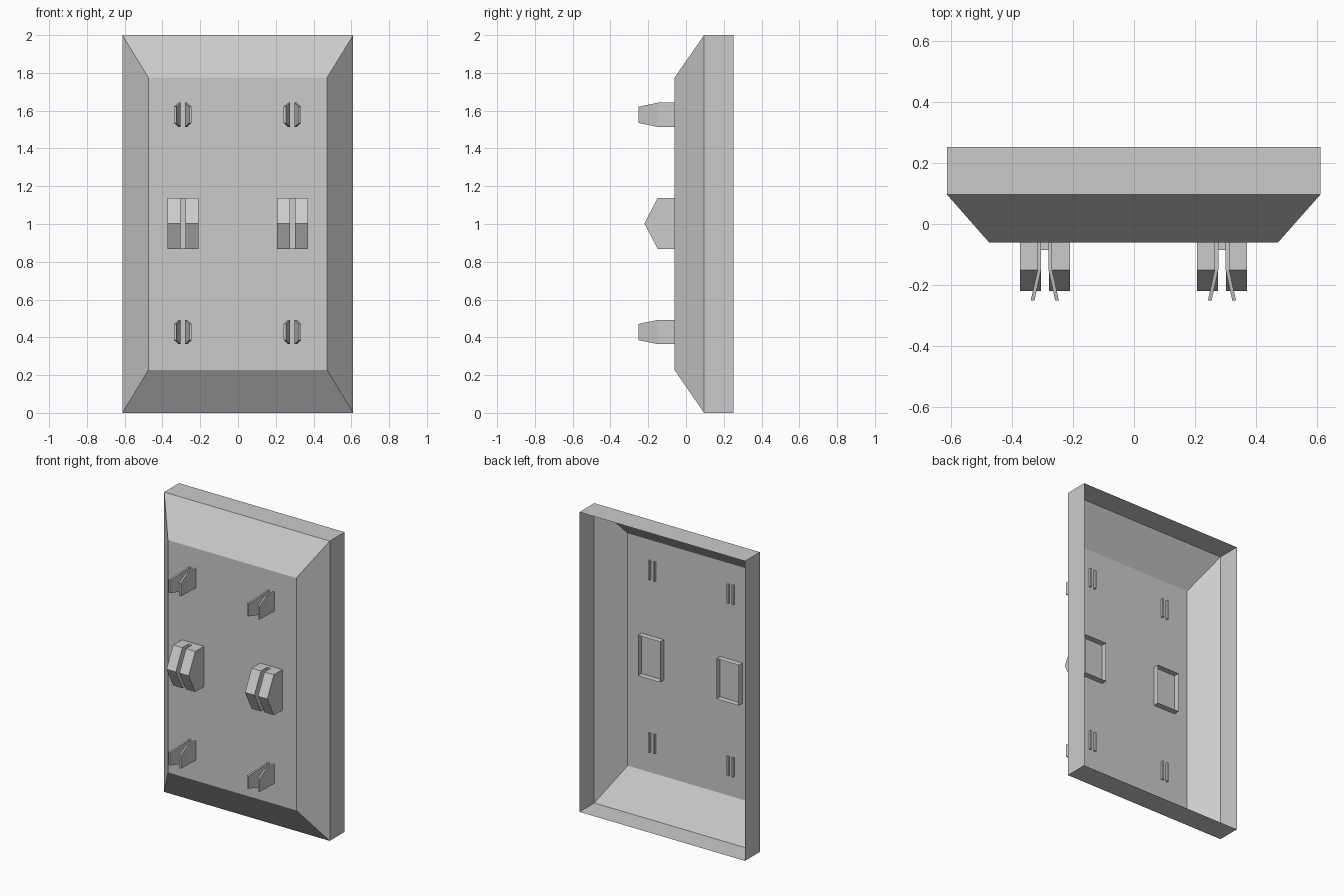
import bpy, bmesh

if "Cube" in bpy.data.objects:
    bpy.data.objects.remove(bpy.data.objects["Cube"])


def finish(name, bm):
    bmesh.ops.remove_doubles(bm, verts=bm.verts, dist=1e-5)
    bmesh.ops.recalc_face_normals(bm, faces=bm.faces)
    mesh = bpy.data.meshes.new(name)
    bm.to_mesh(mesh)
    bm.free()
    obj = bpy.data.objects.new(name, mesh)
    bpy.context.collection.objects.link(obj)
    return obj


def loft(bm, rings, cap_start=True, cap_end=True):
    """Skin a row of closed rings with quads."""
    rows = [[bm.verts.new(p) for p in ring] for ring in rings]
    for a, b in zip(rows, rows[1:]):
        n = len(a)
        for i in range(n):
            bm.faces.new((a[i], a[(i + 1) % n], b[(i + 1) % n], b[i]))
    if cap_start:
        bm.faces.new(rows[0])
    if cap_end:
        bm.faces.new(rows[-1])


def rect(x0, x1, y, z0, z1):
    return [(x0, y, z0), (x1, y, z0), (x1, y, z1), (x0, y, z1)]


def open_prism(bm, profile, x0, x1):
    """Extrude a (y, z) profile along x, leaving its last-to-first side open."""
    a = [bm.verts.new((x0, y, z)) for y, z in profile]
    b = [bm.verts.new((x1, y, z)) for y, z in profile]
    for i in range(len(a) - 1):
        bm.faces.new((a[i], a[i + 1], b[i + 1], b[i]))
    bm.faces.new(a)
    bm.faces.new(b)


# Thin bevelled cover, open at the back
bm = bmesh.new()
loft(bm, [rect(-0.612, 0.61, 0.252, 0, 2),
          rect(-0.612, 0.61, 0.096, 0, 2),
          rect(-0.475, 0.472, -0.06, 0.226, 1.776)], cap_start=False)
finish("cover_shell", bm)

for side, cx in (("left", -0.292), ("right", 0.288)):
    # Slotted wedge block with a hollow collar poking through the panel
    bm = bmesh.new()
    z0, z1, peak = 0.868, 1.138, 1.003
    half, slot, floor = 0.082, 0.013, -0.085
    loft(bm, [rect(cx - half, cx + half, -0.02, z0, z1),
              rect(cx - half, cx + half, floor, z0, z1)],
         cap_start=False, cap_end=False)
    bm.faces.new([bm.verts.new(p) for p in rect(cx - slot, cx + slot, floor, z0, z1)])
    wedge = [(floor, z0), (-0.15, z0), (-0.22, peak), (-0.15, z1), (floor, z1)]
    open_prism(bm, wedge, cx - half, cx - slot)
    open_prism(bm, wedge, cx + slot, cx + half)
    finish(side + "_wedge_block", bm)

    # Pairs of bent, tapering clip prongs
    for level, cz in (("lower", 0.428), ("upper", 1.578)):
        bm = bmesh.new()
        for s in (-1, 1):
            loft(bm, [rect(cx + s * inner, cx + s * (inner + 0.012), y, cz - h, cz + h)
                      for inner, y, h in ((0.012, -0.045, 0.064),
                                          (0.012, -0.15, 0.064),
                                          (0.034, -0.251, 0.043))])
        finish(f"{level}_{side}_clip", bm)
